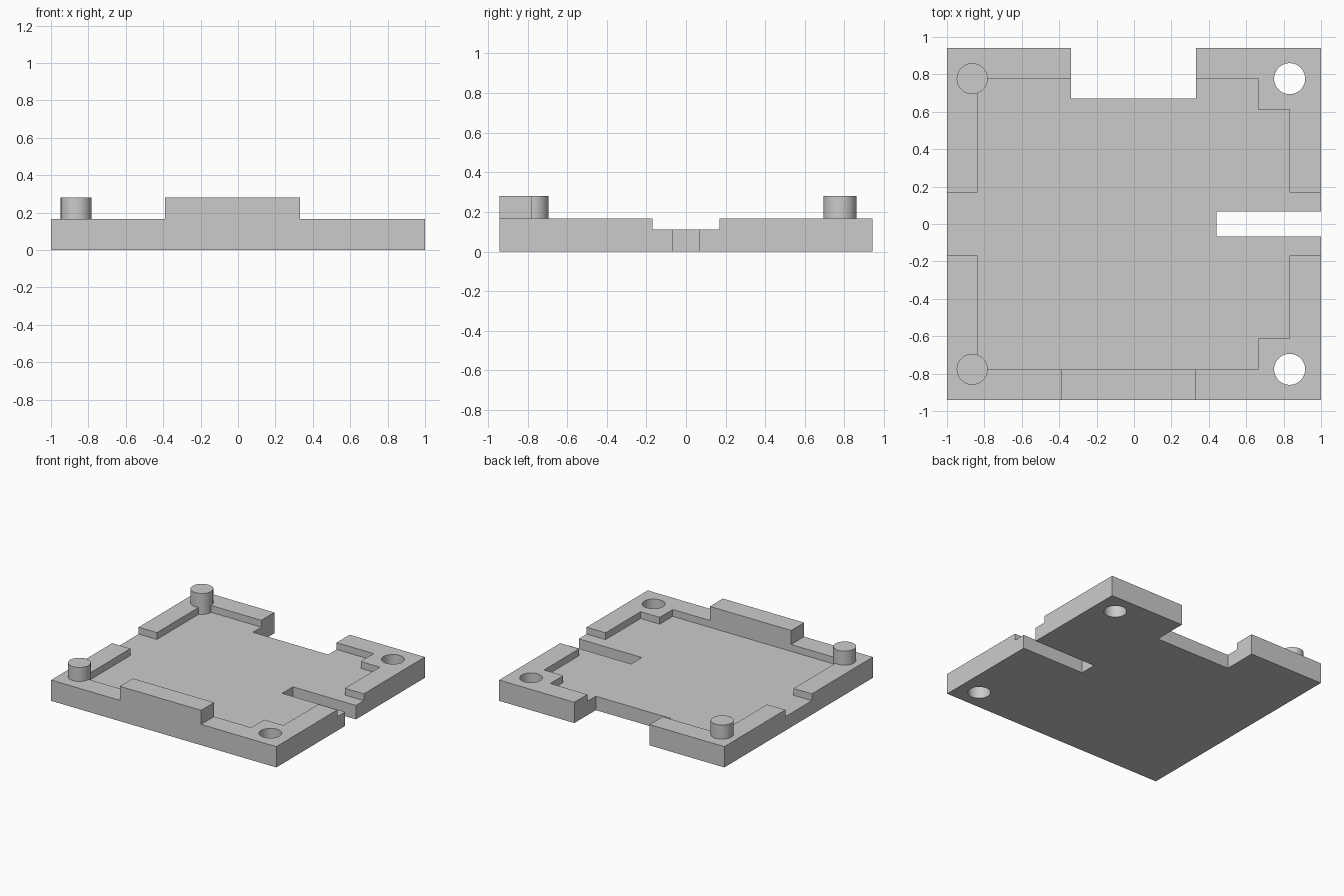
import bpy
import bmesh
import math

# Dimensions
HX, HY = 1.0, 0.942
FLOOR, RIM, TOP = 0.112, 0.167, 0.28
POST_Y, POST_R = 0.777, 0.083

cube = bpy.data.objects.get("Cube")
if cube:
    bpy.data.objects.remove(cube, do_unlink=True)

grey = bpy.data.materials.new("light grey")
grey.use_nodes = True
colour = (0.6, 0.6, 0.6, 1.0)
grey.diffuse_color = colour
grey.node_tree.nodes["Principled BSDF"].inputs["Base Color"].default_value = colour


def prism(name, outline, z0, z1):
    """Extrude a flat outline from z0 to z1."""
    bm = bmesh.new()
    face = bm.faces.new([bm.verts.new((x, y, z0)) for x, y in outline])
    out = bmesh.ops.extrude_face_region(bm, geom=[face])
    for v in out["geom"]:
        if isinstance(v, bmesh.types.BMVert):
            v.co.z = z1
    bmesh.ops.recalc_face_normals(bm, faces=bm.faces)
    mesh = bpy.data.meshes.new(name)
    bm.to_mesh(mesh)
    bm.free()
    mesh.materials.append(grey)
    obj = bpy.data.objects.new(name, mesh)
    bpy.context.collection.objects.link(obj)
    return obj


def rect(x0, x1, y0, y1):
    return [(x0, y0), (x1, y0), (x1, y1), (x0, y1)]


def circle(cx, cy, r, n=48):
    return [(cx + r * math.cos(math.tau * i / n),
             cy + r * math.sin(math.tau * i / n)) for i in range(n)]


def activate(obj):
    bpy.ops.object.select_all(action='DESELECT')
    obj.select_set(True)
    bpy.context.view_layer.objects.active = obj


def cut(target, outline, z0, z1):
    cutter = prism("cutter", outline, z0, z1)
    cutter.hide_render = True
    mod = target.modifiers.new("cut", 'BOOLEAN')
    mod.operation = 'DIFFERENCE'
    mod.solver = 'EXACT'
    mod.object = cutter
    activate(target)
    bpy.ops.object.modifier_apply(modifier=mod.name)
    bpy.data.objects.remove(cutter, do_unlink=True)


# Plate, starting as a block as tall as the front ridge
plate = prism("base_plate", rect(-HX, HX, -HY, HY), 0, TOP)

# Recessed floor: stepped at the +x corners, open in the middle of both sides
half = [(1.1, 0.168), (0.832, 0.168), (0.832, 0.612), (0.662, 0.612),
        (0.662, POST_Y), (-0.838, POST_Y), (-0.838, 0.168), (-1.1, 0.168)]
pocket = half + [(x, -y) for x, y in reversed(half)]
cut(plate, pocket, FLOOR, 0.5)

# Lower everything to rim height except the front ridge
around_ridge = [(-1.1, -1.1), (-0.39, -1.1), (-0.39, -0.7), (0.332, -0.7),
                (0.332, -1.1), (1.1, -1.1), (1.1, 1.1), (-1.1, 1.1)]
cut(plate, around_ridge, RIM, 0.6)

# Back notch, side slot and the two through holes
cut(plate, rect(-0.337, 0.332, 0.67, 1.1), -0.1, 0.7)
cut(plate, rect(0.44, 1.2, -0.068, 0.068), -0.1, 0.7)
for side in (-1, 1):
    cut(plate, circle(0.832, side * POST_Y, POST_R), -0.1, 0.7)

# Locating pegs on the -x corners
pegs = [prism(name, circle(-0.865, side * POST_Y, POST_R), 0.05, TOP)
        for name, side in (("front_peg", -1), ("back_peg", 1))]

for obj in [plate] + pegs:
    activate(obj)
    bpy.ops.object.shade_smooth_by_angle(angle=math.radians(30))
